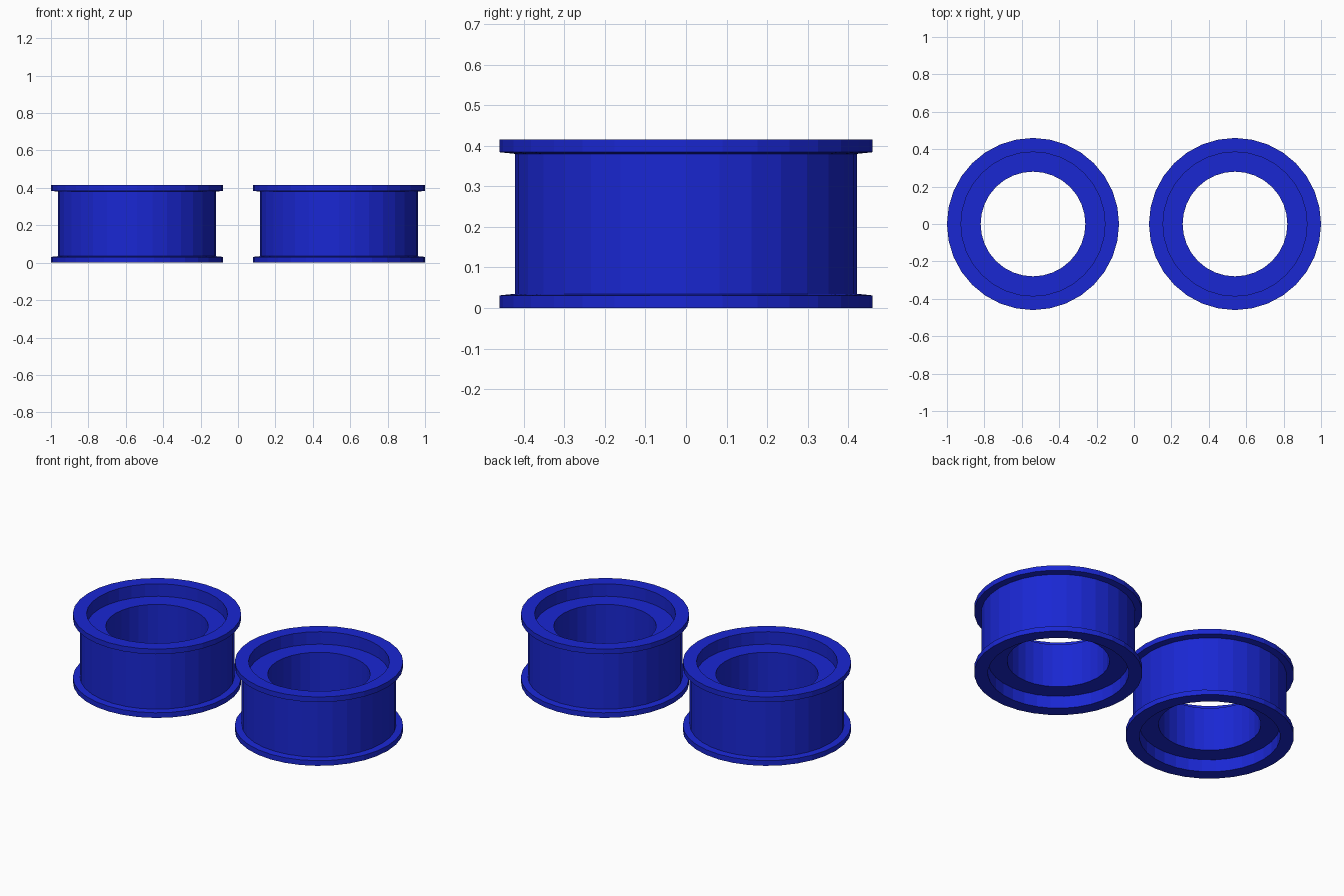
import bpy, bmesh
from math import cos, sin, tau

if "Cube" in bpy.data.objects:
    bpy.data.objects.remove(bpy.data.objects["Cube"])

SIDES = 32
HEIGHT = 0.415

blue = bpy.data.materials.new("blue")
blue.diffuse_color = (0.01, 0.02, 0.65, 1)
blue.use_nodes = True
blue.node_tree.nodes["Principled BSDF"].inputs["Base Color"].default_value = blue.diffuse_color

# Lower half of the cross-section (radius, z): bore, recess, flange, barrel
lower = [(0.28, 0.075), (0.385, 0.075), (0.385, 0.0),
         (0.46, 0.0), (0.46, 0.031), (0.422, 0.035)]
# Mirror it for the upper half to close the loop
profile = lower + [(r, HEIGHT - z) for r, z in reversed(lower)]


def make_ring(name, x):
    bm = bmesh.new()
    rings = [[bm.verts.new((r * cos(tau * i / SIDES), r * sin(tau * i / SIDES), z))
              for i in range(SIDES)] for r, z in profile]
    for k, a in enumerate(rings):
        b = rings[(k + 1) % len(rings)]
        for i in range(SIDES):
            j = (i + 1) % SIDES
            bm.faces.new((a[i], a[j], b[j], b[i]))
    bmesh.ops.recalc_face_normals(bm, faces=bm.faces)
    mesh = bpy.data.meshes.new(name)
    bm.to_mesh(mesh)
    bm.free()
    mesh.materials.append(blue)
    obj = bpy.data.objects.new(name, mesh)
    obj.location.x = x
    bpy.context.collection.objects.link(obj)


# Pair of flanged rings
make_ring("left_flanged_ring", -0.54)
make_ring("right_flanged_ring", 0.54)
